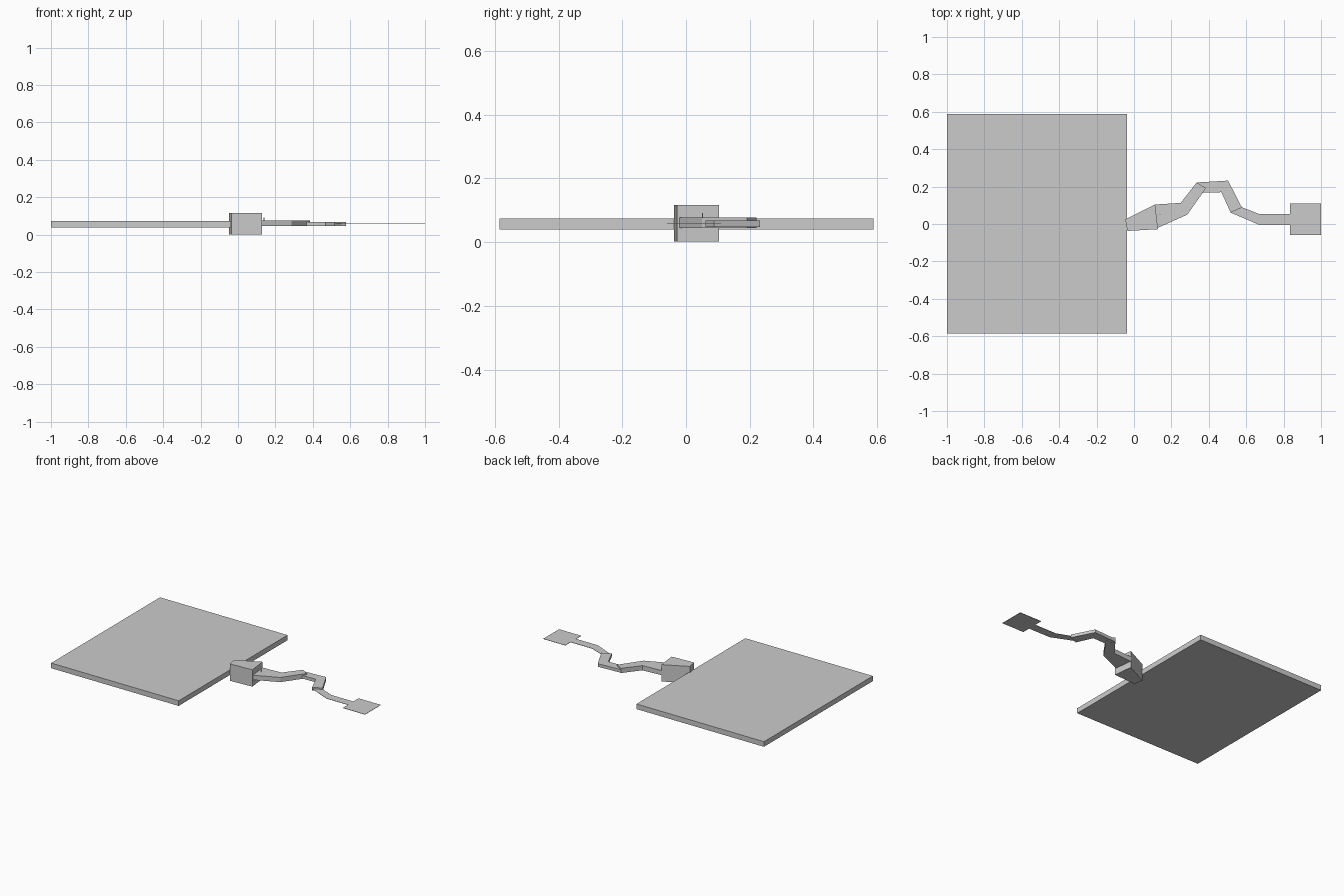
import bpy, bmesh


def slab(name, outline, z0, z1):
    """Extrude a flat xy outline from z0 up to z1."""
    bm = bmesh.new()
    base = bm.faces.new([bm.verts.new((x, y, z0)) for x, y in outline])
    ext = bmesh.ops.extrude_face_region(bm, geom=[base])
    for v in ext["geom"]:
        if isinstance(v, bmesh.types.BMVert):
            v.co.z = z1
    bmesh.ops.recalc_face_normals(bm, faces=bm.faces)
    mesh = bpy.data.meshes.new(name)
    bm.to_mesh(mesh)
    bm.free()
    obj = bpy.data.objects.new(name, mesh)
    bpy.context.collection.objects.link(obj)
    return obj


# Large flat panel
slab("panel", [(-1, -0.585), (-0.038, -0.585), (-0.038, 0.588), (-1, 0.588)],
     0.039, 0.074)

# Thick wedge joining the panel to the arm
slab("base_block", [(-0.047, 0.025), (-0.035, -0.037), (0.128, -0.028),
                    (0.113, 0.104)], 0.002, 0.117)

# First bent arm link
slab("inner_link", [(0.113, 0.104), (0.119, -0.024), (0.285, 0.05),
                    (0.385, 0.192), (0.335, 0.222), (0.25, 0.113)],
     0.045, 0.077)

# Second, thinner bent link
slab("middle_link", [(0.335, 0.222), (0.365, 0.167), (0.467, 0.17),
                     (0.517, 0.061), (0.577, 0.088), (0.503, 0.232)],
     0.047, 0.068)

# Sheet-thin outer link ending in a square paddle
slab("end_paddle", [(0.545, 0.102), (0.517, 0.061), (0.67, -0.005),
                    (0.833, -0.005), (0.833, -0.06), (1, -0.06), (1, 0.11),
                    (0.833, 0.11), (0.833, 0.053), (0.67, 0.053)],
     0.0565, 0.0585)

# Small upright pin on the first joint
slab("joint_pin", [(0.137, 0.05), (0.141, 0.05), (0.141, 0.054),
                   (0.137, 0.054)], 0.045, 0.092)
